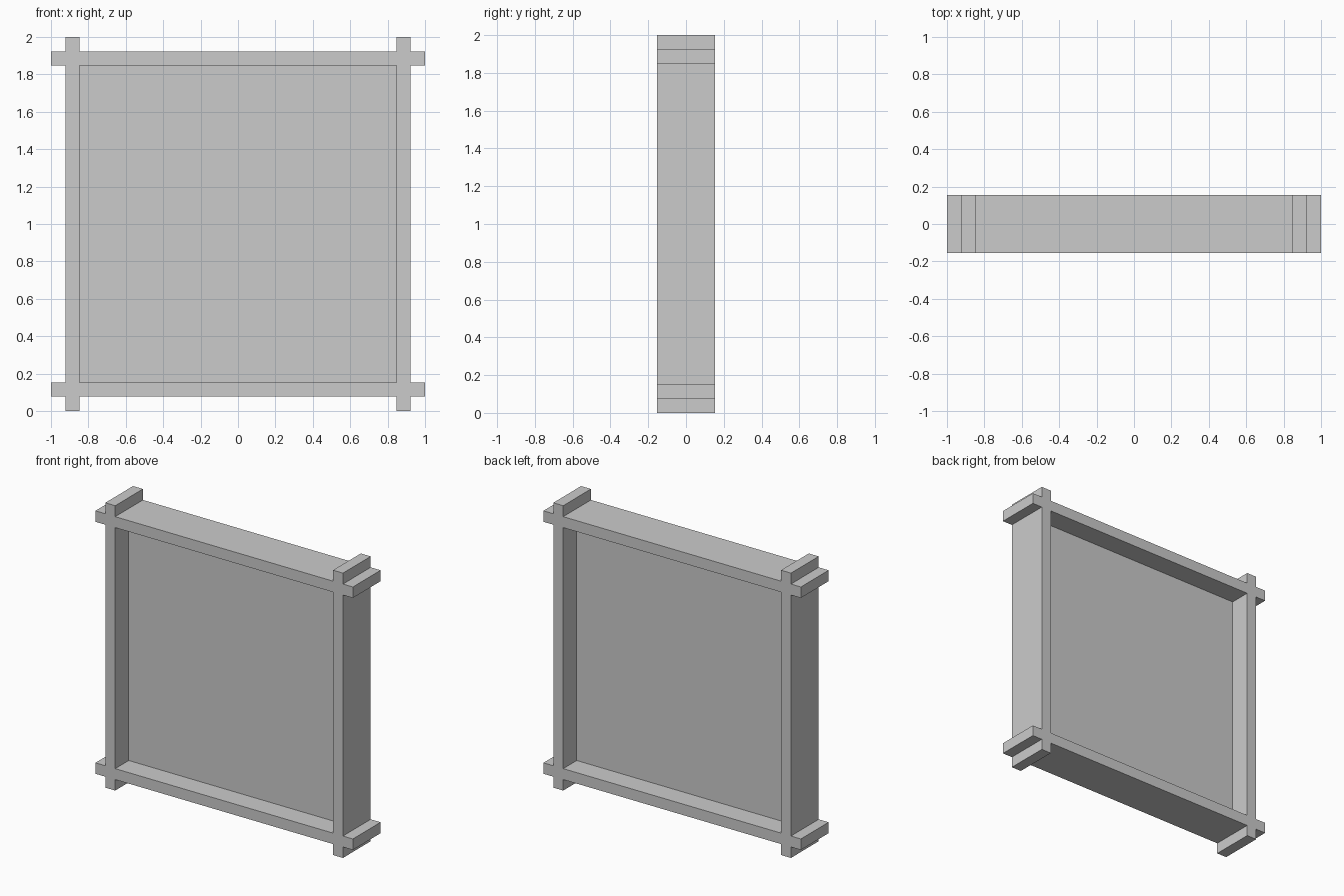
import bpy, bmesh

if "Cube" in bpy.data.objects:
    bpy.data.objects.remove(bpy.data.objects["Cube"])

U = 1 / 13              # bar thickness
HALF_DEPTH = 2 * U


def mesh_object(name, bm):
    bmesh.ops.recalc_face_normals(bm, faces=bm.faces)
    me = bpy.data.meshes.new(name)
    bm.to_mesh(me)
    bm.free()
    ob = bpy.data.objects.new(name, me)
    bpy.context.collection.objects.link(ob)
    return ob


# Frame: crossing bars laid out on a 5 x 5 grid, corners outside the bars left open
stops = [-1, -1 + U, -1 + 2 * U, 1 - 2 * U, 1 - U, 1]
bm = bmesh.new()
verts = [[bm.verts.new((x, -HALF_DEPTH, z + 1)) for z in stops] for x in stops]
for i in range(5):
    for j in range(5):
        if i in (1, 3) or j in (1, 3):
            bm.faces.new((verts[i][j], verts[i + 1][j],
                          verts[i + 1][j + 1], verts[i][j + 1]))
bmesh.ops.delete(bm, geom=[v for v in bm.verts if not v.link_faces], context='VERTS')
ext = bmesh.ops.extrude_face_region(bm, geom=bm.faces[:], use_keep_orig=True)
moved = [g for g in ext['geom'] if isinstance(g, bmesh.types.BMVert)]
bmesh.ops.translate(bm, verts=moved, vec=(0, 2 * HALF_DEPTH, 0))
mesh_object("crossed_bar_frame", bm)

# Panel: thin sheet halfway through the depth, edges tucked into the bars
bm = bmesh.new()
bmesh.ops.create_cube(bm, size=1)
width = 2 * (1 - 2 * U) + 0.01
bmesh.ops.scale(bm, verts=bm.verts, vec=(width, 0.008, width))
bmesh.ops.translate(bm, verts=bm.verts, vec=(0, 0, 1))
mesh_object("centre_panel", bm)
